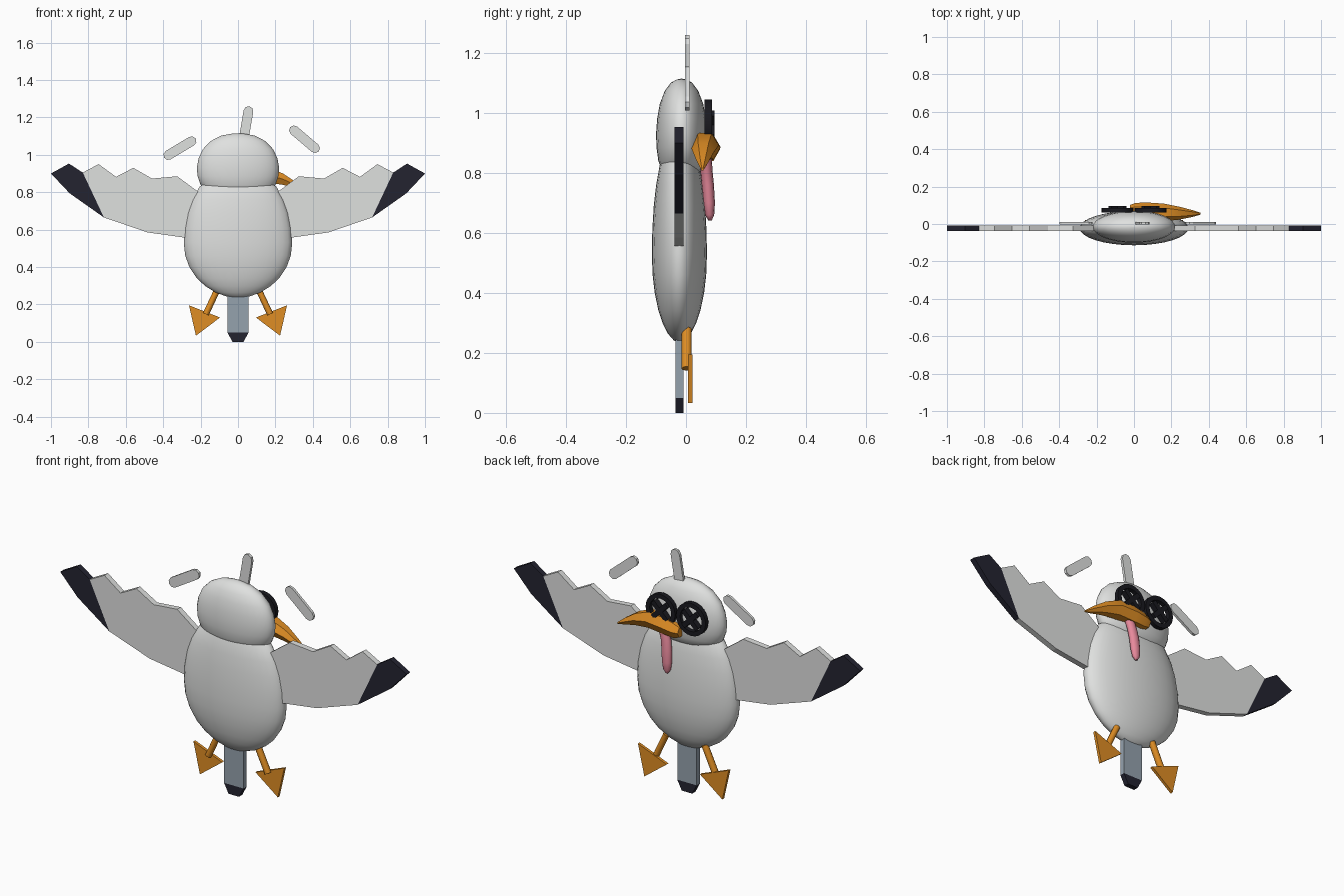
import bpy, bmesh, math
from mathutils import Vector

if "Cube" in bpy.data.objects:
    bpy.data.objects.remove(bpy.data.objects["Cube"])


def material(name, rgb):
    m = bpy.data.materials.new(name)
    m.diffuse_color = (*rgb, 1)
    m.use_nodes = True
    m.node_tree.nodes["Principled BSDF"].inputs["Base Color"].default_value = m.diffuse_color
    return m


FEATHER = material("light grey", (0.74, 0.75, 0.74))
SLATE = material("slate grey", (0.30, 0.36, 0.42))
DARK = material("dark navy", (0.017, 0.017, 0.030))
BLACK = material("black", (0.010, 0.010, 0.014))
ORANGE = material("orange", (0.74, 0.27, 0.018))
PINK = material("pink", (0.80, 0.25, 0.33))


def finish(name, bm, mat, smooth=None):
    bmesh.ops.recalc_face_normals(bm, faces=bm.faces)
    mesh = bpy.data.meshes.new(name)
    bm.to_mesh(mesh)
    bm.free()
    ob = bpy.data.objects.new(name, mesh)
    bpy.context.collection.objects.link(ob)
    mesh.materials.append(mat)
    if smooth:
        bpy.ops.object.select_all(action='DESELECT')
        ob.select_set(True)
        bpy.context.view_layer.objects.active = ob
        bpy.ops.object.shade_smooth_by_angle(angle=math.radians(smooth))
    return ob


def plate(name, outline, y0, y1, mat, side=1):
    """Flat outline in x, z with thickness along y."""
    bm = bmesh.new()
    face = bm.faces.new([bm.verts.new((side * x, y0, z)) for x, z in outline])
    ext = bmesh.ops.extrude_face_region(bm, geom=[face])["geom"]
    for v in ext:
        if isinstance(v, bmesh.types.BMVert):
            v.co.y = y1
    return finish(name, bm, mat)


def loft(name, rings, mat, smooth=None):
    """Skin a list of vertex rings and cap both ends."""
    bm = bmesh.new()
    loops = [[bm.verts.new(p) for p in r] for r in rings]
    n = len(loops[0])
    for a, b in zip(loops, loops[1:]):
        for i in range(n):
            bm.faces.new((a[i], a[(i + 1) % n], b[(i + 1) % n], b[i]))
    bm.faces.new(loops[0])
    bm.faces.new(loops[-1])
    return finish(name, bm, mat, smooth)


def ring(center, u, v, n):
    c, u, v = Vector(center), Vector(u), Vector(v)
    return [c + u * math.cos(t) + v * math.sin(t)
            for t in (2 * math.pi * i / n for i in range(n))]


def flat_lathe(name, profile, y, squash, mat):
    """Rounded form from (radius, z) points, flattened along y."""
    rings = [ring((0, y, z), (r, 0, 0), (0, r * squash, 0), 32) for r, z in profile]
    return loft(name, rings, mat, 60)


def capsule(a, b, r, steps=4):
    """Round-ended strip outline between two points in x, z."""
    ang = math.atan2(b[1] - a[1], b[0] - a[0])
    pts = []
    for (cx, cz), start in ((b, ang - math.pi / 2), (a, ang + math.pi / 2)):
        for i in range(steps + 1):
            t = start + math.pi * i / steps
            pts.append((cx + r * math.cos(t), cz + r * math.sin(t)))
    return pts


# Body and head
flat_lathe("body", [(0.004, 0.233), (0.06, 0.242), (0.12, 0.264), (0.175, 0.298),
                    (0.22, 0.34), (0.26, 0.40), (0.282, 0.46), (0.29, 0.53),
                    (0.285, 0.61), (0.27, 0.69), (0.245, 0.76), (0.205, 0.83),
                    (0.14, 0.88), (0.004, 0.91)], -0.022, 0.317, FEATHER)
flat_lathe("head", [(0.004, 0.77), (0.10, 0.782), (0.165, 0.805), (0.20, 0.84),
                    (0.216, 0.885), (0.22, 0.93), (0.211, 0.98), (0.188, 1.03),
                    (0.145, 1.074), (0.09, 1.102), (0.04, 1.112), (0.004, 1.115)],
           -0.015, 0.386, FEATHER)

# Wings with dark tips, legs and feet, mirrored
wing = [(0.83, 0.905), (0.745, 0.95), (0.652, 0.882), (0.56, 0.93), (0.46, 0.873),
        (0.325, 0.885), (0.21, 0.80), (0.10, 0.75), (0.10, 0.52), (0.29, 0.558),
        (0.483, 0.585), (0.717, 0.665)]
tip = [(1.0, 0.90), (0.904, 0.953), (0.83, 0.905), (0.717, 0.665), (0.90, 0.794)]
foot = [(0.262, 0.195), (0.096, 0.13), (0.225, 0.033)]
for side, label in ((-1, "left"), (1, "right")):
    plate(label + "_wing", wing, -0.038, -0.008, FEATHER, side)
    plate(label + "_wing_tip", tip, -0.038, -0.008, DARK, side)
    plate(label + "_foot", foot, 0.007, 0.022, ORANGE, side)
    across = (0.015 * side, 0, 0.007)
    loft(label + "_leg", [ring((side * x, 0.002, z), across, (0, 0.017, 0), 8)
                          for x, z in ((0.11, 0.28), (0.172, 0.148))], ORANGE, 50)

# Tail
plate("tail", [(-0.056, 0.05), (0.056, 0.05), (0.056, 0.32), (-0.056, 0.32)],
      -0.035, -0.008, SLATE)
plate("tail_tip", [(-0.03, 0), (0.03, 0), (0.056, 0.05), (-0.056, 0.05)],
      -0.035, -0.008, DARK)

# Loose feathers around the head
for name, a, b in (("crest_feather", (0.022, 1.036), (0.056, 1.234)),
                   ("left_loose_feather", (-0.373, 0.998), (-0.248, 1.073)),
                   ("right_loose_feather", (0.299, 1.131), (0.412, 1.035))):
    plate(name, capsule(a, b, 0.026), -0.003, 0.011, FEATHER)

# Ringed eyes with crosses, on the +y side
for ex, label in ((-0.088, "left"), (0.088, "right")):
    ez = 0.96
    sections = [(0.085, 0.062), (0.085, 0.086), (0.062, 0.086), (0.062, 0.062), (0.085, 0.062)]
    bm = bmesh.new()
    loops = [[bm.verts.new(p) for p in ring((ex, y, ez), (r, 0, 0), (0, 0, r), 24)]
             for r, y in sections[:-1]]
    for k in range(4):
        p, q = loops[k], loops[(k + 1) % 4]
        for i in range(24):
            j = (i + 1) % 24
            bm.faces.new((p[i], p[j], q[j], q[i]))
    finish(label + "_eye_ring", bm, BLACK, 40)
    for s, bar in ((1, "a"), (-1, "b")):
        h, w = 0.040, 0.009
        pts = [(ex + s * (u + v), ez + u - v) for u, v in
               ((-h, -w), (h, -w), (h, w), (-h, w))]
        plate(label + "_eye_cross_" + bar, pts, 0.066, 0.095, BLACK)

# Curved beak, sweeping towards +x
beak = [(-0.022, 0.072, 0.874, 0.030), (0.01, 0.07, 0.878, 0.043),
        (0.07, 0.066, 0.887, 0.049), (0.16, 0.062, 0.892, 0.047),
        (0.24, 0.058, 0.870, 0.035), (0.31, 0.056, 0.837, 0.019),
        (0.355, 0.055, 0.813, 0.005)]
loft("beak", [ring((x, y, z), (0, r, 0), (0, 0, r), 6) for x, y, z, r in beak], ORANGE, 35)

# Hanging tongue
tongue = [(0.085, 0.066, 0.86, 0.026), (0.068, 0.068, 0.81, 0.027),
          (0.06, 0.073, 0.76, 0.027), (0.056, 0.077, 0.70, 0.026),
          (0.054, 0.079, 0.66, 0.020), (0.054, 0.08, 0.642, 0.008)]
loft("tongue", [ring((x, y, z), (r, 0, 0), (0, r * 0.75, 0), 12) for x, y, z, r in tongue],
     PINK, 60)
